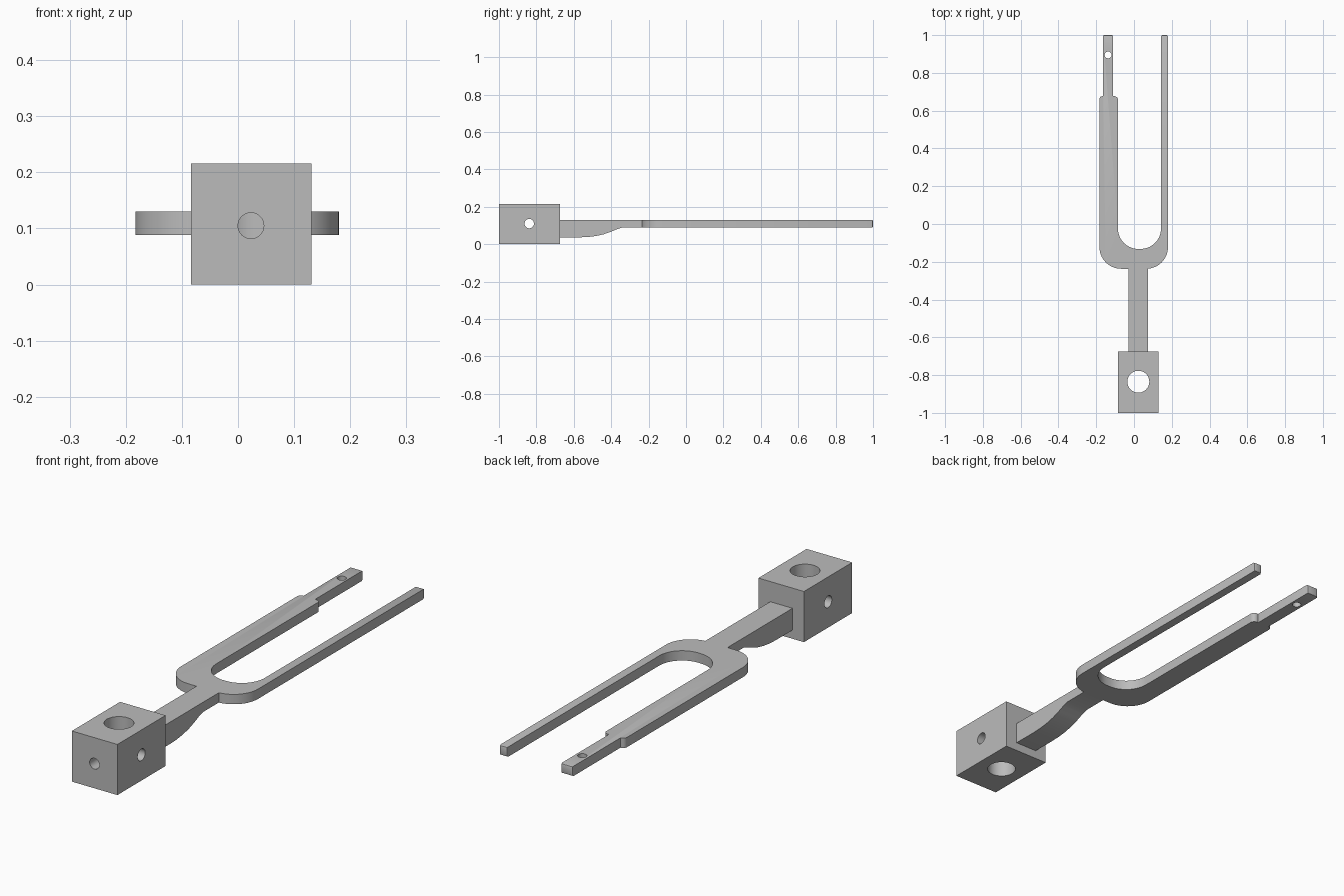
import bpy, bmesh, math
from mathutils import Vector, Matrix

cube = bpy.data.objects.get("Cube")
if cube:
    bpy.data.objects.remove(cube, do_unlink=True)

metal = bpy.data.materials.new("grey metal")
metal.use_nodes = True
grey = (0.5, 0.5, 0.5, 1)
metal.diffuse_color = grey
metal.node_tree.nodes["Principled BSDF"].inputs["Base Color"].default_value = grey


def make(name, bm):
    bmesh.ops.recalc_face_normals(bm, faces=bm.faces)
    mesh = bpy.data.meshes.new(name)
    bm.to_mesh(mesh)
    bm.free()
    mesh.materials.append(metal)
    ob = bpy.data.objects.new(name, mesh)
    bpy.context.collection.objects.link(ob)
    return ob


def fillet(corners, steps=14):
    """Outline from (x, y, radius) corners, each rounded by its radius."""
    out = []
    for i, (x, y, r) in enumerate(corners):
        p = Vector((x, y))
        if not r:
            out.append(p)
            continue
        a = (Vector(corners[i - 1][:2]) - p).normalized()
        b = (Vector(corners[(i + 1) % len(corners)][:2]) - p).normalized()
        half = a.angle(b) / 2
        centre = p + (a + b).normalized() * (r / math.sin(half))
        start = p + a * (r / math.tan(half)) - centre
        end = p + b * (r / math.tan(half)) - centre
        turn = start.angle_signed(end)
        for k in range(steps + 1):
            out.append(centre + Matrix.Rotation(-turn * k / steps, 2) @ start)
    return out


def prism(name, points, offset):
    """Extrude a closed loop of 3D points along offset."""
    bm = bmesh.new()
    face = bm.faces.new([bm.verts.new(p) for p in points])
    res = bmesh.ops.extrude_face_region(bm, geom=[face], use_keep_orig=True)
    verts = [v for v in res["geom"] if isinstance(v, bmesh.types.BMVert)]
    bmesh.ops.translate(bm, verts=verts, vec=offset)
    return make(name, bm)


def boolean(ob, tool, operation):
    mod = ob.modifiers.new(operation, "BOOLEAN")
    mod.operation, mod.solver, mod.object = operation, "EXACT", tool
    bpy.context.view_layer.objects.active = ob
    bpy.ops.object.modifier_apply(modifier=mod.name)
    bpy.data.objects.remove(tool, do_unlink=True)


def drill(ob, centre, axis, radius, depth):
    bm = bmesh.new()
    turn = Vector((0, 0, 1)).rotation_difference(Vector(axis)).to_matrix().to_4x4()
    bmesh.ops.create_cone(bm, cap_ends=True, segments=48, radius1=radius, radius2=radius,
                          depth=depth, matrix=Matrix.Translation(centre) @ turn)
    tool = make("drill_cutter", bm)
    tool.hide_render = True
    boolean(ob, tool, "DIFFERENCE")


LOW, TOP = 0.088, 0.13

# Fork: wide stepped prong on one side, thin prong on the other
outline = fillet([
    (-0.183, -0.237, 0.115), (0.18, -0.237, 0.115),
    (0.18, 1, 0), (0.143, 1, 0),
    (0.143, -0.132, 0.108), (-0.085, -0.132, 0.108),
    (-0.085, 0.677, 0.02), (-0.11, 0.677, 0),
    (-0.11, 1, 0), (-0.165, 1, 0),
    (-0.165, 0.677, 0), (-0.183, 0.677, 0.017)])
fork = prism("fork", [(p.x, p.y, LOW) for p in outline], (0, 0, TOP - LOW))

# Softened prong tips
bm = bmesh.new()
bm.from_mesh(fork.data)
tips = [e for e in bm.edges if all(v.co.y > 0.999 for v in e.verts)]
bmesh.ops.bevel(bm, geom=tips, offset=0.007, segments=2, profile=0.5, affect="EDGES")
bm.to_mesh(fork.data)
bm.free()

# Neck: deep near the block, sweeping up to the fork thickness
side = [(-0.675, TOP), (-0.675, 0.037), (-0.56, 0.037), (-0.52, 0.039), (-0.48, 0.044),
        (-0.44, 0.053), (-0.40, 0.067), (-0.37, 0.08), (-0.345, LOW), (-0.2, LOW), (-0.2, TOP)]
neck = prism("neck", [(-0.03, y, z) for y, z in side], (0.105, 0, 0))
boolean(fork, neck, "UNION")
drill(fork, (-0.137, 0.895, 0.11), (0, 0, 1), 0.018, 0.2)

# Mounting block with vertical bore, cross hole and front hole
block = prism("mounting_block", [(-0.084, -1, 0), (0.131, -1, 0), (0.131, -0.675, 0),
                                 (-0.084, -0.675, 0)], (0, 0, 0.216))
drill(block, (0.023, -0.835, 0.108), (0, 0, 1), 0.058, 0.5)
drill(block, (0.023, -0.838, 0.11), (1, 0, 0), 0.025, 0.5)
drill(block, (0.023, -0.95, 0.105), (0, 1, 0), 0.023, 0.2)

for ob in (fork, block):
    bpy.ops.object.select_all(action="DESELECT")
    ob.select_set(True)
    bpy.context.view_layer.objects.active = ob
    bpy.ops.object.shade_smooth_by_angle(angle=math.radians(30))
